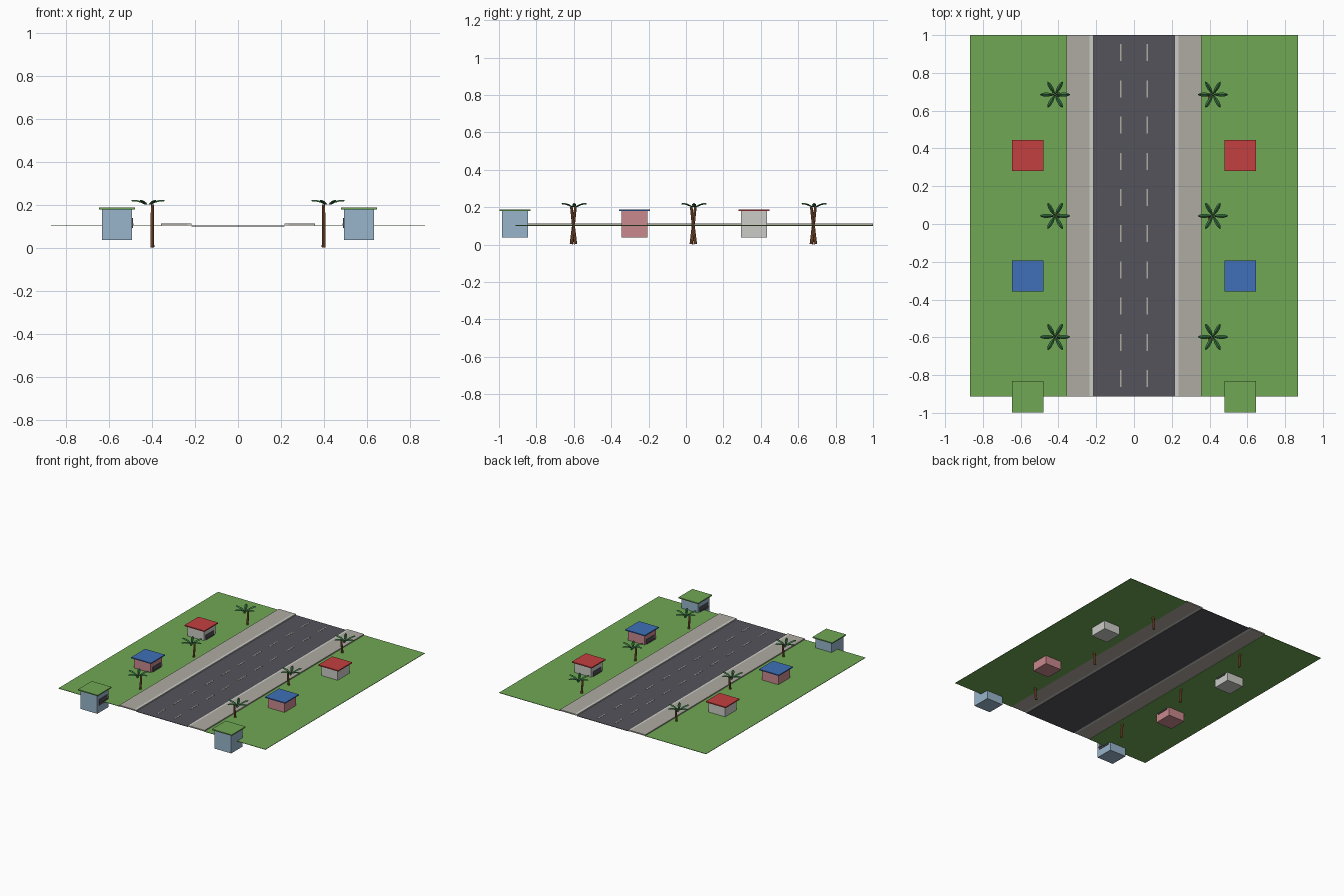
import bpy
import bmesh
from math import pi, sin, cos
from mathutils import Vector, Matrix

old = bpy.data.objects.get("Cube")
if old:
    bpy.data.objects.remove(old, do_unlink=True)


def material(name, r, g, b):
    m = bpy.data.materials.new(name)
    m.use_nodes = True
    m.diffuse_color = (r, g, b, 1)
    bsdf = m.node_tree.nodes["Principled BSDF"]
    bsdf.inputs["Base Color"].default_value = (r, g, b, 1)
    bsdf.inputs["Roughness"].default_value = 0.9
    return m


grass = material("grass green", 0.16, 0.39, 0.09)
asphalt = material("asphalt", 0.09, 0.088, 0.105)
paving = material("paving", 0.43, 0.40, 0.36)
pale = material("pale grey", 0.60, 0.60, 0.57)
red = material("red", 0.55, 0.05, 0.05)
blue = material("blue", 0.05, 0.16, 0.48)
pink = material("pink", 0.59, 0.25, 0.27)
sky = material("light blue", 0.31, 0.46, 0.60)
bark = material("bark", 0.30, 0.11, 0.04)
leaf = material("palm green", 0.04, 0.17, 0.055)


def finish(bm, name, mat):
    bmesh.ops.recalc_face_normals(bm, faces=bm.faces)
    mesh = bpy.data.meshes.new(name)
    bm.to_mesh(mesh)
    bm.free()
    mesh.materials.append(mat)
    obj = bpy.data.objects.new(name, mesh)
    bpy.context.collection.objects.link(obj)
    return obj


def box(name, mat, xs, ys, zs):
    """Box between the given limits, whatever their order."""
    bm = bmesh.new()
    size = [abs(b - a) for a, b in (xs, ys, zs)]
    mid = [(a + b) / 2 for a, b in (xs, ys, zs)]
    bmesh.ops.create_cube(bm, size=1, matrix=Matrix.Translation(mid) @ Matrix.Diagonal((*size, 1)))
    return finish(bm, name, mat)


def add_leaf(bm, turn):
    """Folded pointed blade rising outward from the crown."""
    rings = []
    for r, z, half in ((0.015, 0.006, 0.006), (0.035, 0.015, 0.010),
                       (0.058, 0.021, 0.010), (0.072, 0.021, 0.006)):
        points = ((r, -half, z - 0.005), (r, 0, z + 0.002), (r, half, z - 0.005), (r, 0, z - 0.004))
        rings.append([bm.verts.new(turn @ Vector(p)) for p in points])
    base = bm.verts.new(turn @ Vector((0, 0, 0)))
    tip = bm.verts.new(turn @ Vector((0.081, 0, 0.017)))
    for i in range(4):
        j = (i + 1) % 4
        bm.faces.new((base, rings[0][j], rings[0][i]))
        bm.faces.new((tip, rings[-1][i], rings[-1][j]))
        for a, b in zip(rings, rings[1:]):
            bm.faces.new((a[i], a[j], b[j], b[i]))


def palm(side, label, y):
    # Slightly leaning trunk
    bm = bmesh.new()
    lean = Matrix.Rotation(side * 0.11, 4, "X")
    bmesh.ops.create_cone(bm, cap_ends=True, segments=8, radius1=0.009, radius2=0.007, depth=0.2,
                          matrix=Matrix.Translation((side * 0.398, y - 0.004, 0.102)) @ lean)
    finish(bm, label + "_palm_trunk", bark)
    # Crown of six leaves
    bm = bmesh.new()
    for k in range(6):
        add_leaf(bm, Matrix.Rotation(k * pi / 3, 4, "Z"))
    crown = finish(bm, label + "_palm_leaves", leaf)
    crown.location = (side * 0.418, y, 0.2)


def kiosk(side, label, y, wall, roof):
    x = side * 0.562
    inner = x - side * 0.069
    box(label + "_kiosk_walls", wall, (x - 0.069, x + 0.069), (y - 0.069, y + 0.069), (0.037, 0.18))
    box(label + "_kiosk_roof", roof, (x - 0.083, x + 0.083), (y - 0.083, y + 0.083), (0.179, 0.187))
    # Serving hatch and counter facing the road
    box(label + "_kiosk_hatch", asphalt, (inner, inner - side * 0.004),
        (y - 0.048, y + 0.048), (0.092, 0.138))
    box(label + "_kiosk_counter", asphalt, (inner, inner - side * 0.008),
        (y - 0.05, y + 0.05), (0.105, 0.112))


# Road and lane dashes
FRONT, BACK = -0.912, 1.0
box("road", asphalt, (-0.215, 0.215), (FRONT, BACK), (0.1, 0.103))
for lane in (-0.07, 0.07):
    for k in range(10):
        y = 0.907 - k * 0.1917
        box("lane_dash", paving, (lane - 0.004, lane + 0.004), (y - 0.045, y + 0.045), (0.103, 0.1045))

# Everything that repeats on both sides of the road
for side, label in ((1, "left"), (-1, "right")):
    box(label + "_lawn", grass, (side * 0.355, side * 0.868), (FRONT, BACK), (0.101, 0.104))
    box(label + "_sidewalk", paving, (side * 0.235, side * 0.358), (FRONT, BACK), (0.103, 0.112))
    box(label + "_curb", pale, (side * 0.215, side * 0.235), (FRONT, BACK), (0.103, 0.112))
    for y in (0.685, 0.043, -0.598):
        palm(side, label, y)
    for y, wall, roof in ((0.363, pale, red), (-0.275, pink, blue), (-0.914, sky, grass)):
        kiosk(side, label, y, wall, roof)
